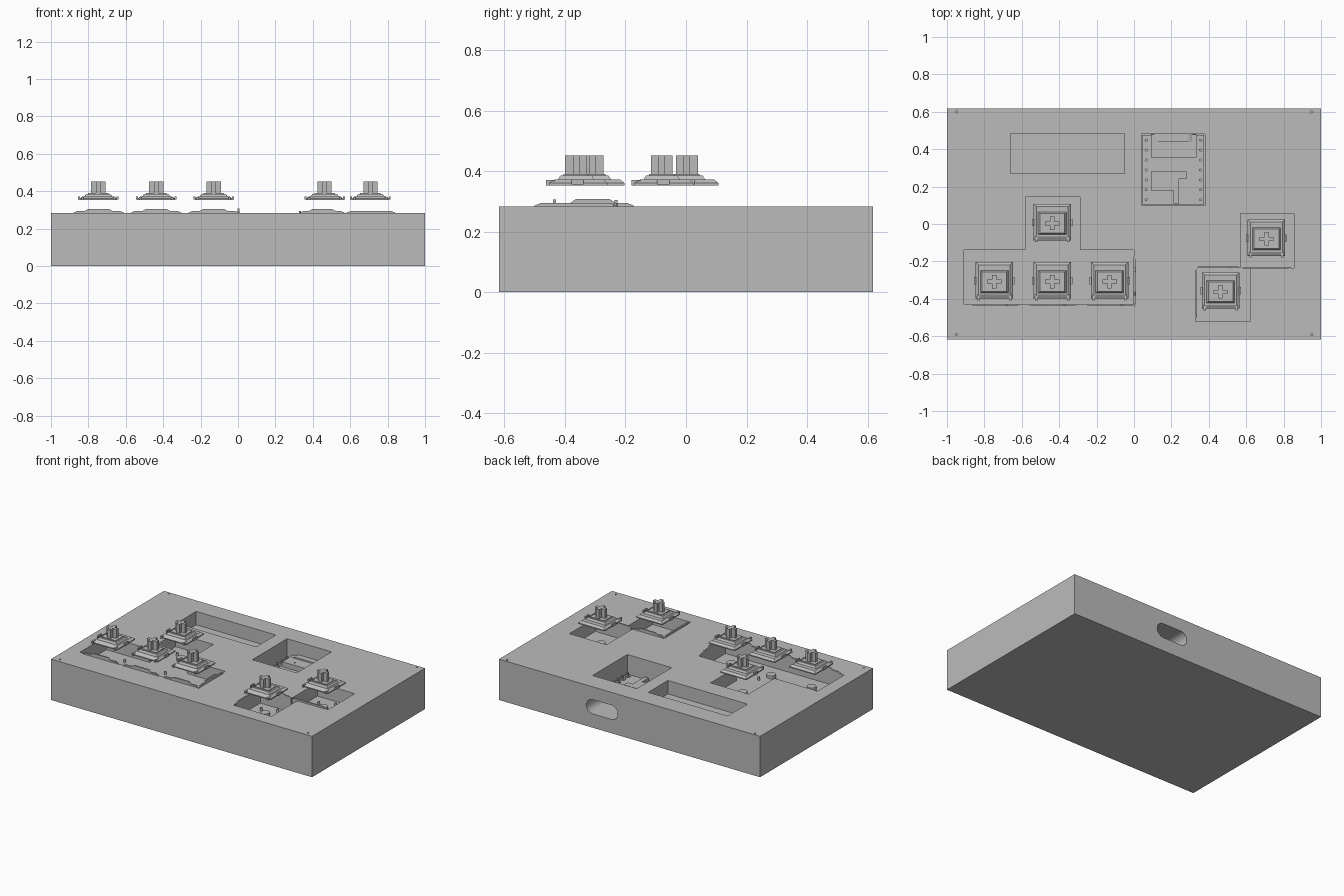
import bpy, bmesh, math
from mathutils import Matrix

if "Cube" in bpy.data.objects:
    bpy.data.objects.remove(bpy.data.objects["Cube"])

grey = bpy.data.materials.new("plain grey")
grey.use_nodes = True
COLOUR = (0.5, 0.5, 0.5, 1)
grey.diffuse_color = COLOUR
grey.node_tree.nodes["Principled BSDF"].inputs["Base Color"].default_value = COLOUR

TOP, FLOOR, DEPTH = 0.283, 0.19, 0.618


def finish(name, bm):
    bmesh.ops.recalc_face_normals(bm, faces=bm.faces)
    mesh = bpy.data.meshes.new(name)
    bm.to_mesh(mesh)
    bm.free()
    mesh.materials.append(grey)
    obj = bpy.data.objects.new(name, mesh)
    bpy.context.collection.objects.link(obj)
    return obj


def add_prism(bm, outline, z0, z1, matrix=Matrix()):
    """Extrude a flat outline from z0 to z1, then transform it."""
    face = bm.faces.new([bm.verts.new((x, y, z0)) for x, y in outline])
    new = bmesh.ops.extrude_face_region(bm, geom=[face])["geom"]
    raised = [v for v in new if isinstance(v, bmesh.types.BMVert)]
    bmesh.ops.translate(bm, verts=raised, vec=(0, 0, z1 - z0))
    bmesh.ops.transform(bm, matrix=matrix, verts=list(face.verts) + raised)


def rect(x0, x1, y0, y1):
    return [(x0, y0), (x1, y0), (x1, y1), (x0, y1)]


def disc(x, y, r, n=16):
    return [(x + r * math.cos(2 * math.pi * i / n), y + r * math.sin(2 * math.pi * i / n))
            for i in range(n)]


def add_frustum(bm, low, high, z0, z1):
    """Join two outlines with the same number of points."""
    a = [bm.verts.new((x, y, z0)) for x, y in low]
    b = [bm.verts.new((x, y, z1)) for x, y in high]
    bm.faces.new(a)
    bm.faces.new(b)
    for i in range(len(a)):
        j = (i + 1) % len(a)
        bm.faces.new((a[i], a[j], b[j], b[i]))


# Case block
bm = bmesh.new()
add_prism(bm, rect(-1, 1, -DEPTH, DEPTH), 0, TOP)
case = finish("case", bm)

# Key wells, display window, controller window and screw holes
bm = bmesh.new()
left_well = [(-0.91, -0.43), (0, -0.43), (0, -0.14), (-0.29, -0.14),
             (-0.29, 0.145), (-0.58, 0.145), (-0.58, -0.14), (-0.91, -0.14)]
right_well = [(0.33, -0.52), (0.62, -0.52), (0.62, -0.235), (0.855, -0.235),
              (0.855, 0.055), (0.57, 0.055), (0.57, -0.23), (0.33, -0.23)]
for outline in (left_well, right_well, rect(-0.66, -0.05, 0.27, 0.485)):
    add_prism(bm, outline, FLOOR, 0.4)
add_prism(bm, rect(0.04, 0.38, 0.10, 0.48), 0.13, 0.4)
for sx in (-0.95, 0.95):
    for sy in (-0.59, 0.6):
        add_prism(bm, disc(sx, sy, 0.006, 10), 0.2, 0.4)

# Cable slot through the back wall
slot = []
for i in range(24):
    a = 2 * math.pi * (i + 0.5) / 24
    slot.append((0.21 + math.copysign(0.07, math.cos(a)) + 0.05 * math.cos(a),
                 0.145 + 0.05 * math.sin(a)))
add_prism(bm, slot, -0.7, -0.44, Matrix.Rotation(math.pi / 2, 4, "X"))
cutter = finish("case_cutter", bm)
cutter.hide_render = True

cut = case.modifiers.new("openings", "BOOLEAN")
cut.object = cutter
cut.solver = "EXACT"
bpy.context.view_layer.objects.active = case
bpy.ops.object.modifier_apply(modifier=cut.name)
bpy.data.objects.remove(cutter)


# Key switch: sloped top housing, slider and cross stem
def build_switch():
    bm = bmesh.new()
    add_prism(bm, rect(-0.1, 0.1, -0.09, 0.105), 0.353, 0.36)
    add_frustum(bm, rect(-0.1, 0.1, -0.09, 0.105), rect(-0.085, 0.085, -0.07, 0.09), 0.36, 0.372)
    add_frustum(bm, rect(-0.075, 0.075, -0.06, 0.06), rect(-0.066, 0.066, -0.052, 0.052),
                0.372, 0.385)
    add_prism(bm, rect(-0.055, 0.055, -0.042, 0.042), 0.385, 0.39)
    # Side clips and front feet
    for s in (-1, 1):
        add_prism(bm, rect(s * 0.103 - 0.005, s * 0.103 + 0.005, -0.015, 0.025), 0.355, 0.372)
        add_prism(bm, rect(s * 0.085 - 0.006, s * 0.085 + 0.006, -0.1, -0.07), 0.353, 0.37)
    # Cross stem outline
    w, lx, ly = 0.011, 0.038, 0.036
    cross = [(lx, -w), (lx, w), (w, w), (w, ly), (-w, ly), (-w, w),
             (-lx, w), (-lx, -w), (-w, -w), (-w, -ly), (w, -ly), (w, -w)]
    add_prism(bm, cross, 0.388, 0.452)
    return finish("key_switch", bm)


def build_contacts():
    # Contact pins standing on the floor under each switch
    bm = bmesh.new()
    for x, y, r in ((0, 0, 0.03), (-0.06, 0.04, 0.008), (0.04, 0.08, 0.008)):
        add_prism(bm, disc(x, y, r, 12), FLOOR - 0.005, FLOOR + 0.02)
    return finish("switch_contacts", bm)


switch, contacts = build_switch(), build_contacts()
places = [(-0.747, -0.308), (-0.437, -0.308), (-0.13, -0.308),
          (-0.437, 0.003), (0.463, -0.363), (0.708, -0.08)]
for i, (x, y) in enumerate(places):
    for part in (switch, contacts):
        item = part
        if i:
            item = part.copy()
            bpy.context.collection.objects.link(item)
        item.location = (x, y, 0)


# Thin upright strips at the edges of the key wells
def strip(name, x, y, half, along_y=False, bump=0.012):
    z = 0.294
    outline = [(-half, FLOOR), (half, FLOOR), (half, z - 0.008), (half - 0.02, z),
               (0.075, z), (0.055, z + bump), (-0.055, z + bump), (-0.075, z),
               (-half + 0.02, z), (-half, z - 0.008)]
    bm = bmesh.new()
    add_prism(bm, outline, -0.005, 0.005, Matrix.Rotation(math.pi / 2, 4, "X"))
    obj = finish(name, bm)
    obj.location = (x, y, 0)
    obj.rotation_euler.z = math.pi / 2 if along_y else 0


for x in (-0.745, -0.437, -0.13):
    strip("front_strip", x, -0.434, 0.135)
strip("side_strip", 0.003, -0.308, 0.135, True, 0.014)
strip("right_back_strip", 0.45, -0.231, 0.12, False, 0.01)
strip("right_side_strip", 0.331, -0.365, 0.135, True, 0.001)
strip("right_front_strip", 0.71, -0.234, 0.13, False, 0.001)

# Controller board with socket, chip and edge contacts
bm = bmesh.new()
add_prism(bm, rect(0.045, 0.375, 0.105, 0.475), 0.125, 0.15)
add_prism(bm, rect(0.09, 0.335, 0.355, 0.478), 0.15, 0.185)
add_prism(bm, [(0.09, 0.28), (0.09, 0.18), (0.21, 0.18), (0.21, 0.11),
               (0.24, 0.11), (0.24, 0.24), (0.28, 0.24), (0.28, 0.28)], 0.15, 0.17)
for x in (0.165, 0.275):
    add_prism(bm, disc(x, 0.385, 0.006, 10), 0.185, 0.19)
finish("controller_board", bm)

bm = bmesh.new()
for x in (0.065, 0.355):
    for i in range(7):
        y = 0.13 + i * 0.053
        add_prism(bm, disc(x, y, 0.018), 0.15, 0.156)
        add_prism(bm, disc(x, y, 0.008, 10), 0.156, 0.175)
finish("controller_pins", bm)
